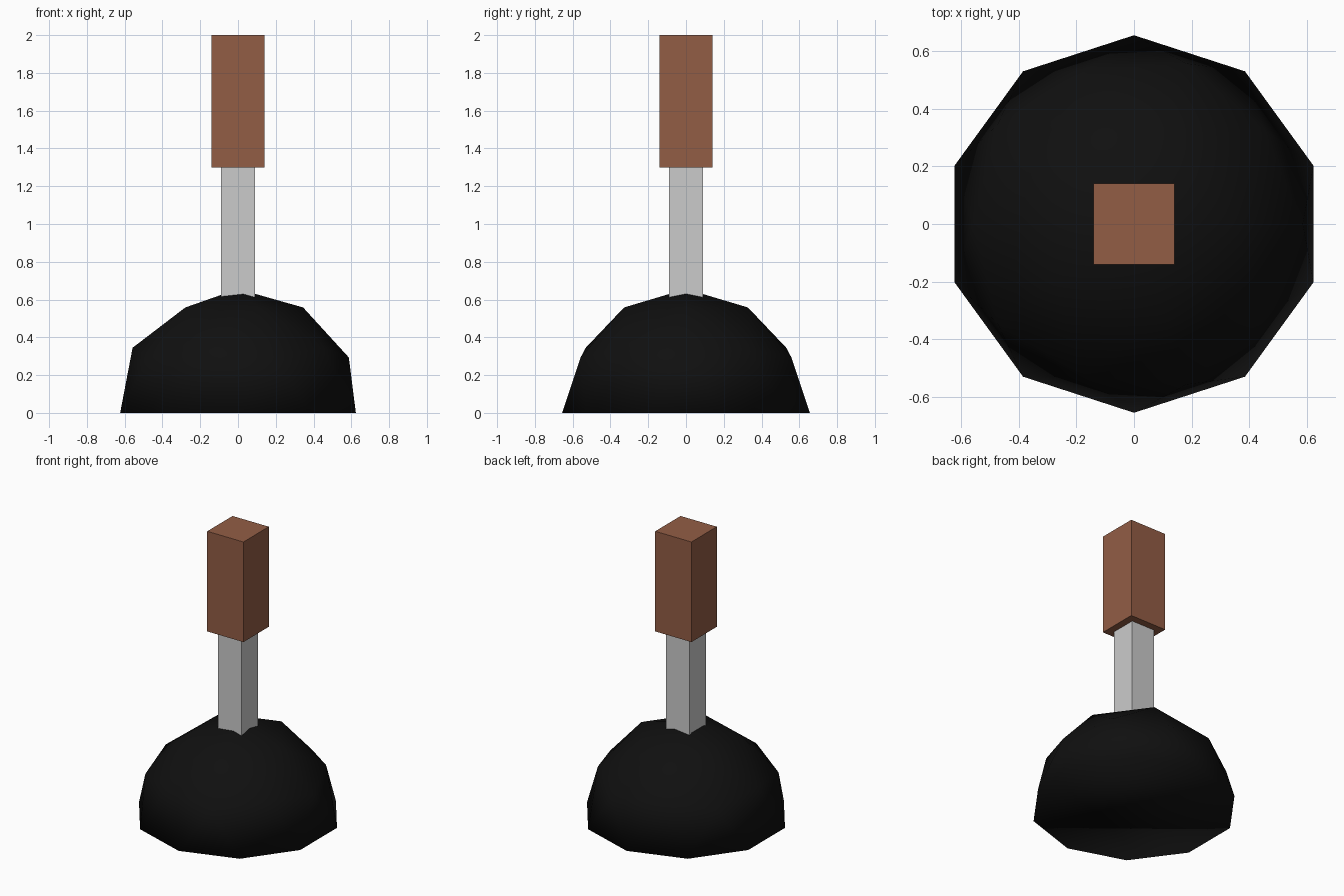
import bpy, bmesh

if "Cube" in bpy.data.objects:
    bpy.data.objects.remove(bpy.data.objects["Cube"])


def paint(obj, name, rgb):
    mat = bpy.data.materials.new(name)
    mat.diffuse_color = (*rgb, 1)
    mat.use_nodes = True
    mat.node_tree.nodes["Principled BSDF"].inputs["Base Color"].default_value = mat.diffuse_color
    obj.data.materials.append(mat)


def box(name, half, z0, z1):
    bpy.ops.mesh.primitive_cube_add(size=1, location=(0, 0, (z0 + z1) / 2))
    obj = bpy.context.object
    obj.name = name
    obj.dimensions = (2 * half, 2 * half, z1 - z0)
    bpy.ops.object.transform_apply(location=True, rotation=True, scale=True)
    return obj


# Rubber cup: upper half of a low-poly icosphere, closed underneath
bpy.ops.mesh.primitive_ico_sphere_add(subdivisions=2, radius=0.656)
cup = bpy.context.object
cup.name = "rubber_cup"
bm = bmesh.new()
bm.from_mesh(cup.data)
cut = bmesh.ops.bisect_plane(bm, geom=bm.verts[:] + bm.edges[:] + bm.faces[:],
                             dist=1e-4, plane_co=(0, 0, 0), plane_no=(0, 0, 1),
                             clear_inner=True)
rim = [e for e in bm.edges if e.is_boundary]
bmesh.ops.contextual_create(bm, geom=rim)
bmesh.ops.recalc_face_normals(bm, faces=bm.faces[:])
for f in bm.faces:
    f.smooth = True
bm.to_mesh(cup.data)
bm.free()
paint(cup, "black_rubber", (0.005, 0.005, 0.005))

# Square shaft, sunk into the cup
box("shaft", 0.09, 0.55, 1.3)

# Thicker wooden grip
grip = box("grip", 0.14, 1.3, 2.0)
paint(grip, "brown_wood", (0.29, 0.11, 0.06))
